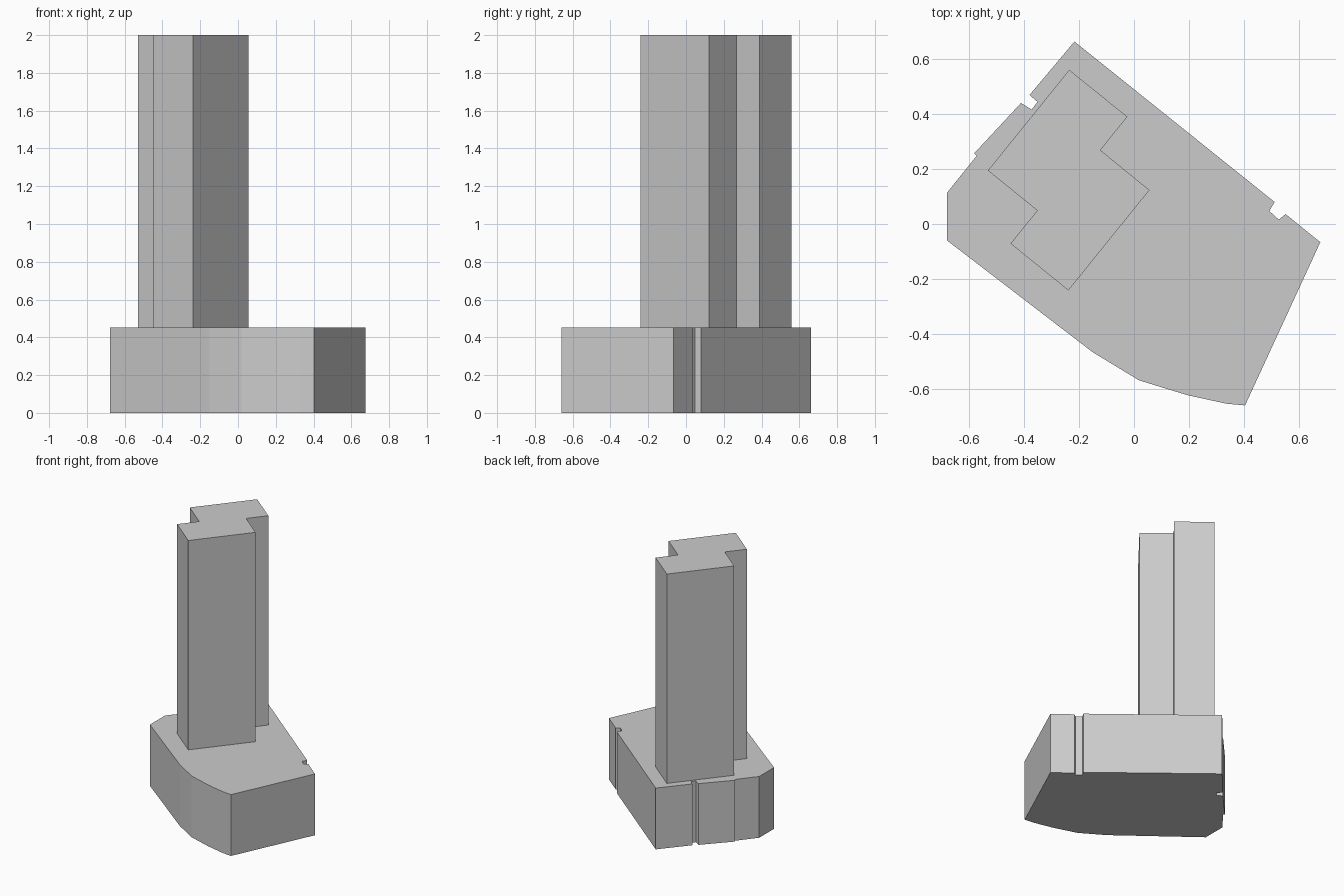
import bpy
import bmesh

if "Cube" in bpy.data.objects:
    bpy.data.objects.remove(bpy.data.objects["Cube"])


def extrude_profile(name, outline, z0, z1):
    """Closed prism from a plan outline."""
    bm = bmesh.new()
    face = bm.faces.new([bm.verts.new((x, y, z0)) for x, y in outline])
    top = bmesh.ops.extrude_face_region(bm, geom=[face], use_keep_orig=True)["geom"]
    verts = [g for g in top if isinstance(g, bmesh.types.BMVert)]
    bmesh.ops.translate(bm, verts=verts, vec=(0, 0, z1 - z0))
    bmesh.ops.recalc_face_normals(bm, faces=bm.faces)
    mesh = bpy.data.meshes.new(name)
    bm.to_mesh(mesh)
    bm.free()
    obj = bpy.data.objects.new(name, mesh)
    bpy.context.collection.objects.link(obj)
    return obj


BASE_TOP = 0.453

# Podium: street-block outline with small notches and a curved front
podium = [
    (-0.216, 0.662), (0.51, 0.08), (0.491, 0.047), (0.525, 0.016), (0.55, 0.036),
    (0.676, -0.066), (0.403, -0.658), (0.336, -0.652), (0.194, -0.621),
    (0.018, -0.567), (-0.15, -0.465), (-0.678, -0.06), (-0.678, 0.114),
    (-0.571, 0.247), (-0.58, 0.256), (-0.41, 0.439), (-0.371, 0.415),
    (-0.35, 0.443), (-0.379, 0.468),
]
extrude_profile("podium", podium, 0.0, BASE_TOP)

# Tower: Z-shaped plan with two opposite notched corners
tower = [
    (-0.235, 0.559), (-0.024, 0.389), (-0.122, 0.268), (0.056, 0.123),
    (-0.238, -0.241), (-0.448, -0.071), (-0.351, 0.049), (-0.53, 0.194),
]
extrude_profile("tower", tower, BASE_TOP, 2.0)
